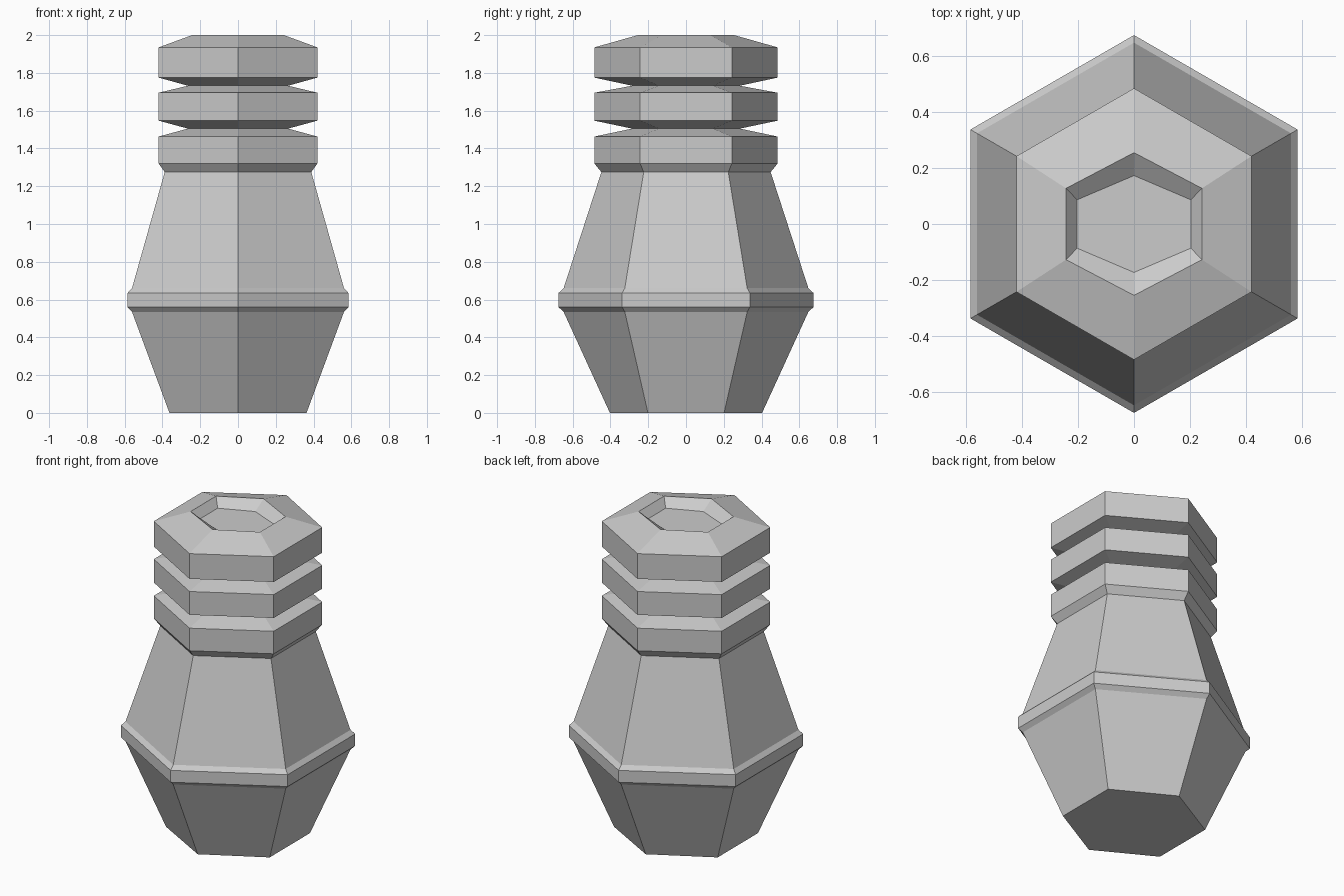
import bpy
import bmesh

cube = bpy.data.objects.get("Cube")
if cube:
    bpy.data.objects.remove(cube, do_unlink=True)

grey = bpy.data.materials.new("plain_grey")
grey.use_nodes = True
colour = (0.6, 0.6, 0.6, 1)
grey.diffuse_color = colour
grey.node_tree.nodes["Principled BSDF"].inputs["Base Color"].default_value = colour

ROOT = 3 ** 0.5 / 2  # flat-to-corner ratio of a hexagon


def hex_stack(name, profile, cap_bottom=False, cap_top=False):
    """Skin hexagonal rings given as (height, corner radius[, half width])."""
    bm = bmesh.new()
    rings = []
    for z, r, *width in profile:
        w = width[0] if width else r * ROOT
        outline = [(w, -r / 2), (w, r / 2), (0, r), (-w, r / 2), (-w, -r / 2), (0, -r)]
        rings.append([bm.verts.new((x, y, z)) for x, y in outline])
    for low, high in zip(rings, rings[1:]):
        for i in range(6):
            j = (i + 1) % 6
            bm.faces.new((low[i], low[j], high[j], high[i]))
    if cap_bottom:
        bm.faces.new(rings[0][::-1])
    if cap_top:
        bm.faces.new(rings[-1])
    mesh = bpy.data.meshes.new(name)
    bm.to_mesh(mesh)
    bm.free()
    mesh.materials.append(grey)
    obj = bpy.data.objects.new(name, mesh)
    bpy.context.collection.objects.link(obj)
    return obj


# Tapered foot, raised waist band and sloping shoulder
hex_stack("lower_body", [(0, 0.403, 0.363), (0.535, 0.648)], cap_bottom=True)
hex_stack("waist_band", [(0.535, 0.648), (0.56, 0.675), (0.635, 0.675), (0.66, 0.648)])
hex_stack("upper_body", [(0.66, 0.648), (1.275, 0.448)])

# Neck rings separated by sharp V grooves
RIM = 0.485
GROOVE = (0.285, 0.265)
hex_stack("lower_neck_ring", [(1.275, 0.448), (1.32, RIM), (1.463, RIM), (1.505, *GROOVE)])
hex_stack("middle_neck_ring", [(1.505, *GROOVE), (1.547, RIM), (1.695, RIM), (1.732, *GROOVE)])

# Bevelled cap with a shallow recess
hex_stack("cap", [(1.732, *GROOVE), (1.775, RIM), (1.935, RIM),
                  (2.0, 0.255, 0.243), (1.95, 0.173, 0.203)], cap_top=True)
